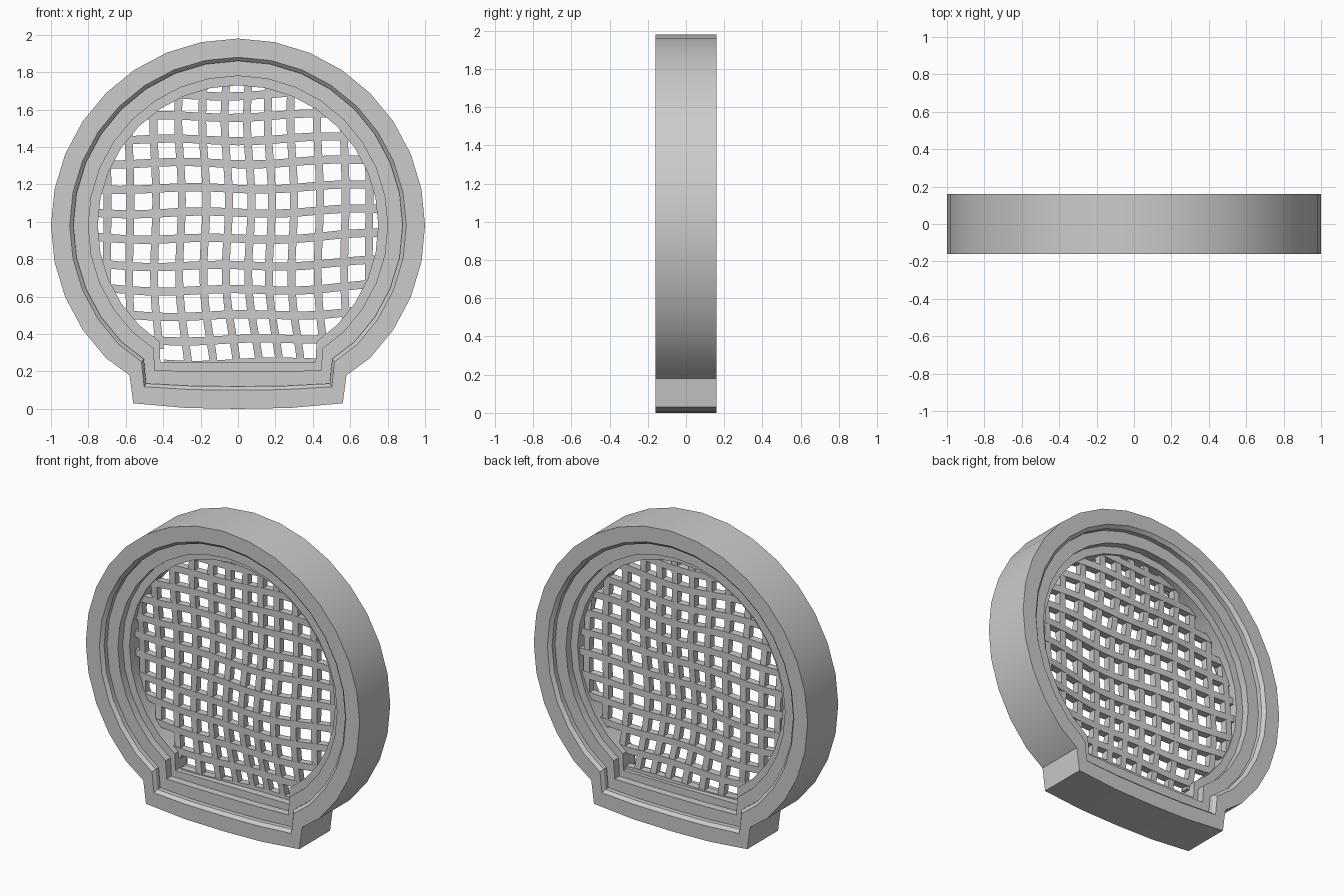
import bpy, bmesh
from math import sin, cos, pi, sqrt, radians

if "Cube" in bpy.data.objects:
    bpy.data.objects.remove(bpy.data.objects["Cube"])

CZ = 0.98  # centre height of the round opening


def finish(bm, name):
    bmesh.ops.recalc_face_normals(bm, faces=bm.faces)
    me = bpy.data.meshes.new(name)
    bm.to_mesh(me)
    bm.free()
    ob = bpy.data.objects.new(name, me)
    bpy.context.collection.objects.link(ob)
    bpy.context.view_layer.objects.active = ob
    ob.select_set(True)
    bpy.ops.object.shade_smooth_by_angle(angle=radians(30))
    ob.select_set(False)


def outline(r):
    """Round outline of radius r with a squared foot at the bottom."""
    pts = [(r * sin(i * pi / 16), CZ + r * cos(i * pi / 16)) for i in range(13)]
    base = 1 - r
    drop = 0.03 * (r - 0.75) / 0.25
    cx = 0.58 * r - 0.02
    pts += [(0.64 * r - 0.06, 0.90 - 0.72 * r), (cx, base + drop),
            (cx / 2, base + drop * 0.17)]
    mirror = [(-x, z) for x, z in reversed(pts[1:])]
    return pts + [(0, base)] + mirror


# Frame: stepped cross-section, same on front and back
half = [(1.0, 0.16), (0.9, 0.16), (0.88, 0.14), (0.88, 0.11),
        (0.8, 0.11), (0.8, 0.06), (0.75, 0.06)]
section = [(r, -y) for r, y in half] + list(reversed(half))
bm = bmesh.new()
rings = [[bm.verts.new((x, y, z)) for x, z in outline(r)] for r, y in section]
for a, b in zip(rings, rings[1:] + rings[:1]):
    n = len(a)
    for i in range(n):
        j = (i + 1) % n
        bm.faces.new((a[i], a[j], b[j], b[i]))
finish(bm, "window_frame")


def warp(x, z):
    """Gentle bend of the lattice; fades at the sides."""
    fade = max(0.0, cos(pi * x / 1.6))
    low = max(0.0, 1.0 - z)
    dx = fade * (0.08 * low * low + 0.012 * sin(7 * z))
    dz = 0.012 * x - 0.022 * fade * (1.0 if z < 1 else 0.5) + 0.008 * sin(8 * x + 3 * z)
    dy = 0.028 * sin(4 * x + 1) * cos(4 * z)
    return dx, dy, dz


def bar(bm, a, b, width, depth):
    """Bent square bar from a to b in the (x, z) plane."""
    upright = a[0] == b[0]
    steps = 28
    prev = None
    for i in range(steps + 1):
        t = i / steps
        x, z = a[0] + (b[0] - a[0]) * t, a[1] + (b[1] - a[1]) * t
        dx, dy, dz = warp(x, z)
        ring = []
        for s, d in ((-1, -1), (1, -1), (1, 1), (-1, 1)):
            w = s * width / 2
            ring.append(bm.verts.new((x + dx + (w if upright else 0),
                                      dy + d * depth / 2,
                                      z + dz + (0 if upright else w))))
        if prev:
            for k in range(4):
                bm.faces.new((prev[k], prev[(k + 1) % 4], ring[(k + 1) % 4], ring[k]))
        else:
            bm.faces.new(ring)
        prev = ring
    bm.faces.new(prev)


R = 0.775  # bars end inside the frame

# Upright lattice bars
bm = bmesh.new()
for x in (-0.70, -0.58, -0.445, -0.31, -0.18, -0.06, 0.06, 0.17, 0.29, 0.43, 0.57, 0.70):
    h = sqrt(R * R - x * x)
    low = 0.23 if abs(x) < 0.43 else CZ - h
    bar(bm, (x, low), (x, CZ + h), 0.042, 0.044)
finish(bm, "lattice_uprights")

# Cross lattice bars
bm = bmesh.new()
for z in (0.265, 0.39, 0.52, 0.655, 0.785, 0.93, 1.06, 1.19, 1.325, 1.45, 1.575, 1.69):
    h = 0.43 if z < 0.36 else sqrt(R * R - (z - CZ) ** 2)
    bar(bm, (-h, z), (h, z), 0.044, 0.048)
finish(bm, "lattice_crossbars")
